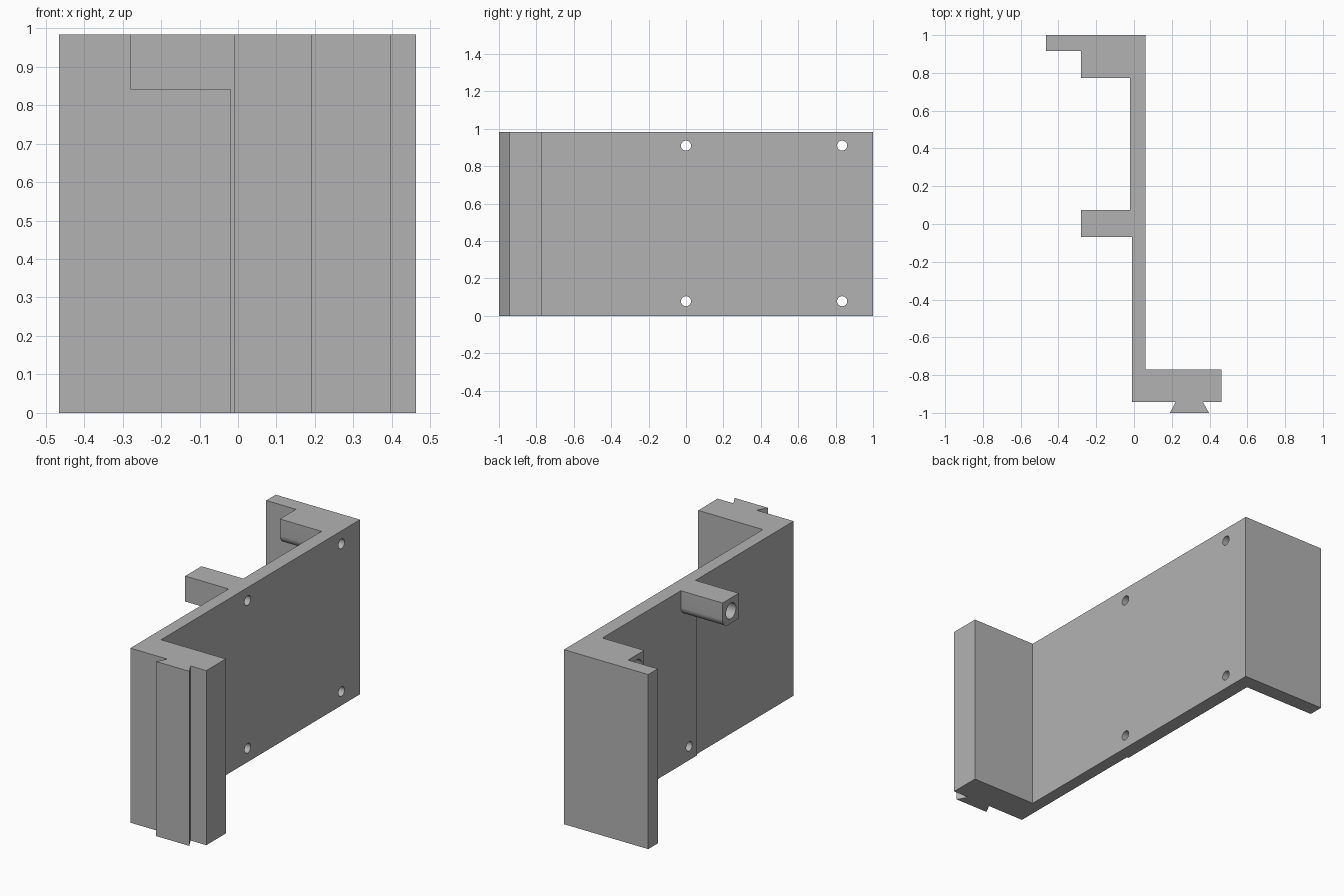
import bpy, bmesh, math
from mathutils import Matrix

cube = bpy.data.objects.get("Cube")
if cube:
    bpy.data.objects.remove(cube, do_unlink=True)

HEIGHT = 0.983
BOSS_BOTTOM = 0.84
BOSS_END = -0.28
HOLE_Y = (0.0, 0.835)
HOLE_Z = (0.078, 0.91)

grey = bpy.data.materials.new("mid_grey")
grey.use_nodes = True
colour = (0.45, 0.45, 0.45, 1)
grey.diffuse_color = colour
grey.node_tree.nodes["Principled BSDF"].inputs["Base Color"].default_value = colour


def add_object(name, bm):
    bmesh.ops.recalc_face_normals(bm, faces=bm.faces)
    mesh = bpy.data.meshes.new(name)
    bm.to_mesh(mesh)
    bm.free()
    mesh.materials.append(grey)
    obj = bpy.data.objects.new(name, mesh)
    bpy.context.collection.objects.link(obj)
    return obj


def prism(name, points, direction):
    """Extrude a closed outline of 3D points along a direction."""
    bm = bmesh.new()
    face = bm.faces.new([bm.verts.new(p) for p in points])
    result = bmesh.ops.extrude_face_region(bm, geom=[face], use_keep_orig=True)
    moved = [v for v in result["geom"] if isinstance(v, bmesh.types.BMVert)]
    bmesh.ops.translate(bm, verts=moved, vec=direction)
    return add_object(name, bm)


def rod(name, x0, x1, y, z, radius):
    """Cylinder lying along x."""
    bm = bmesh.new()
    place = Matrix.Translation(((x0 + x1) / 2, y, z)) @ Matrix.Rotation(math.pi / 2, 4, "Y")
    bmesh.ops.create_cone(bm, cap_ends=True, segments=32, radius1=radius,
                          radius2=radius, depth=x1 - x0, matrix=place)
    return add_object(name, bm)


def combine(target, tool, operation):
    tool.hide_render = True
    mod = target.modifiers.new("combine", "BOOLEAN")
    mod.operation, mod.solver, mod.object = operation, "EXACT", tool
    bpy.context.view_layer.objects.active = target
    bpy.ops.object.modifier_apply(modifier=mod.name)
    bpy.data.objects.remove(tool, do_unlink=True)


# Wall with back flange, front flange and dovetail rail in one profile
outline = [
    (-0.465, 1.0), (-0.465, 0.915), (-0.02, 0.915), (-0.02, -0.07),
    (-0.01, -0.07), (-0.01, -0.943), (0.22, -0.943), (0.19, -1.0),
    (0.397, -1.0), (0.365, -0.943), (0.463, -0.943), (0.463, -0.77),
    (0.06, -0.77), (0.06, 1.0),
]
bracket = prism("bracket", [(x, y, 0) for x, y in outline], (0, 0, HEIGHT))


# Screw bosses: box section with one rounded lower edge, facing each other
def boss(name, flat_y, round_y):
    radius = 0.05
    side = 1 if round_y > flat_y else -1
    section = [(flat_y, HEIGHT), (flat_y, BOSS_BOTTOM)]
    for i in range(11):
        a = math.pi / 2 * i / 10
        section.append((round_y - side * radius * (1 - math.sin(a)),
                        BOSS_BOTTOM + radius * (1 - math.cos(a))))
    section.append((round_y, HEIGHT))
    return prism(name, [(BOSS_END, y, z) for y, z in section], (0.02 - BOSS_END, 0, 0))


combine(bracket, boss("middle_boss", -0.07, 0.075), "UNION")
combine(bracket, boss("back_boss", 0.93, 0.772), "UNION")

# Screw holes through the wall, with wider bores in the boss ends
for y in HOLE_Y:
    for z in HOLE_Z:
        combine(bracket, rod("screw_hole", -0.4, 0.2, y, z, 0.027), "DIFFERENCE")
    combine(bracket, rod("boss_bore", -0.4, -0.1, y, HOLE_Z[1], 0.044), "DIFFERENCE")

bpy.ops.object.select_all(action="DESELECT")
bracket.select_set(True)
bpy.context.view_layer.objects.active = bracket
bpy.ops.object.shade_smooth_by_angle(angle=math.radians(30))
